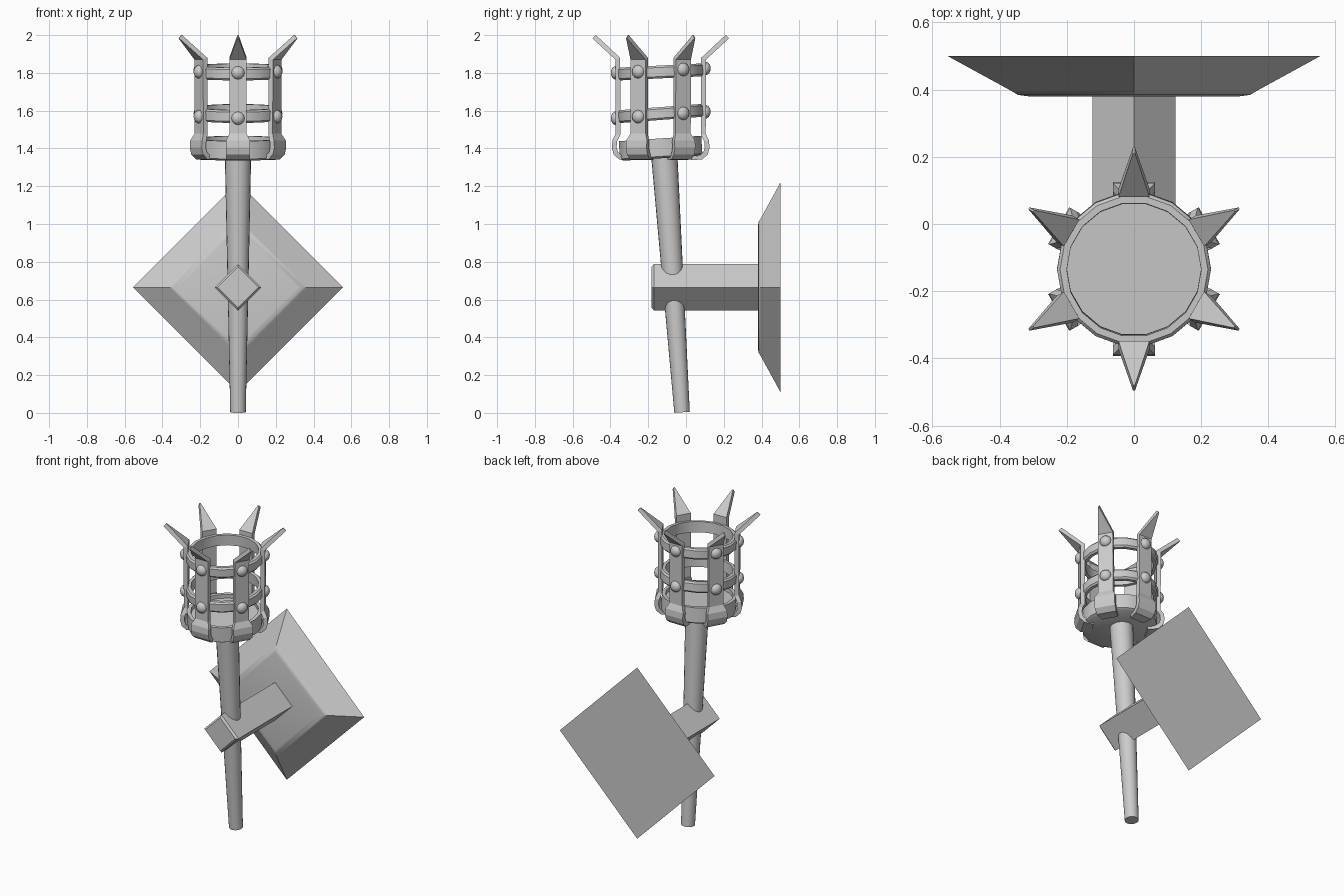
import bpy, math
from mathutils import Matrix, Vector

if "Cube" in bpy.data.objects:
    bpy.data.objects.remove(bpy.data.objects["Cube"])

CY = -0.134          # basket centre in y
TILT = 0.065         # slight lean of the rings


def make(name, verts, faces, smooth=True):
    me = bpy.data.meshes.new(name)
    me.from_pydata([tuple(v) for v in verts], [], faces)
    ob = bpy.data.objects.new(name, me)
    bpy.context.collection.objects.link(ob)
    if smooth:
        me.polygons.foreach_set("use_smooth", [True] * len(faces))
        me.set_sharp_from_angle(angle=math.radians(35))
    return ob


def lathe(name, profile, n, mat, closed=False, phase=0.0):
    """Spin (radius, height) points round local z; caps the ends unless closed."""
    verts = [mat @ Vector((r * math.cos(phase + math.tau * i / n),
                           r * math.sin(phase + math.tau * i / n), h))
             for r, h in profile for i in range(n)]
    m = len(profile)
    faces = []
    for k in range(m if closed else m - 1):
        a, b = k * n, (k + 1) % m * n
        faces += [(a + i, a + (i + 1) % n, b + (i + 1) % n, b + i) for i in range(n)]
    if not closed:
        faces.append(tuple(reversed(range(n))))
        faces.append(tuple((m - 1) * n + i for i in range(n)))
    return make(name, verts, faces)


# Leaning tapered handle
lean = Matrix.Translation((0, -0.021, 0.003)) @ Matrix.Rotation(0.069, 4, 'X')
lathe("handle", [(0.041, 0), (0.07, 1.38)], 20, lean)

# Diamond wall plate and arm (local z points to the front)
wall = Matrix.Translation((0, 0.5, 0.665)) @ Matrix.Rotation(math.pi / 2, 4, 'X')
lathe("wall_plate", [(0.555, 0), (0.365, 0.104), (0.345, 0.116), (0.315, 0.12)], 4, wall)
lathe("arm", [(0.123, 0.05), (0.123, 0.67), (0.108, 0.682)], 4, wall)


def tilted(z, tilt=TILT):
    return Matrix.Translation((0, CY, z)) @ Matrix.Rotation(tilt, 4, 'X')


# Cup at the bottom of the basket, with a low rim
lathe("cup", [(0.205, -0.05), (0.222, -0.04), (0.222, 0.055), (0.2, 0.055), (0.2, 0.03)],
      18, tilted(1.398))

# Two hoops
for name, z, t in (("lower_hoop", 1.585, 0.075), ("upper_hoop", 1.805, 0.05)):
    lathe(name, [(0.2, -0.034), (0.22, -0.034), (0.229, -0.024), (0.229, 0.024),
                 (0.22, 0.034), (0.2, 0.034)], 18, tilted(z, t), closed=True)

# Six bent straps ending in spikes: (radius, z, half width)
strap = [(0.16, 1.35, .05), (0.215, 1.354, .06), (0.238, 1.375, .063), (0.246, 1.405, .063),
         (0.243, 1.44, .063), (0.226, 1.475, .046), (0.227, 1.875, .046), (0.353, 1.992, .003)]
for k in range(6):
    ang = math.radians(30 + 60 * k)
    place = Matrix.Translation((0, CY, 0)) @ Matrix.Rotation(ang, 4, 'Z')
    verts = [place @ Vector((r, s * w, z)) for r, z, w in strap for s in (-1, 1)]
    faces = [(2 * i, 2 * i + 1, 2 * i + 3, 2 * i + 2) for i in range(len(strap) - 1)]
    ob = make(f"spiked_strap_{k + 1}", verts, faces, smooth=False)
    mod = ob.modifiers.new("thickness", 'SOLIDIFY')
    mod.thickness, mod.offset, mod.use_even_offset = 0.025, 0, True

    # Domed rivets holding the strap to each hoop
    for label, z, t in (("lower", 1.577, 0.075), ("upper", 1.812, 0.05)):
        seat = place @ Matrix.Translation((0.232, 0, z + 0.23 * math.sin(ang) * t))
        seat = seat @ Matrix.Rotation(math.pi / 2, 4, 'Y')
        lathe(f"{label}_rivet_{k + 1}", [(0.035, 0), (0.035, 0.011), (0.029, 0.021),
              (0.018, 0.029), (0.006, 0.032)], 12, seat)
